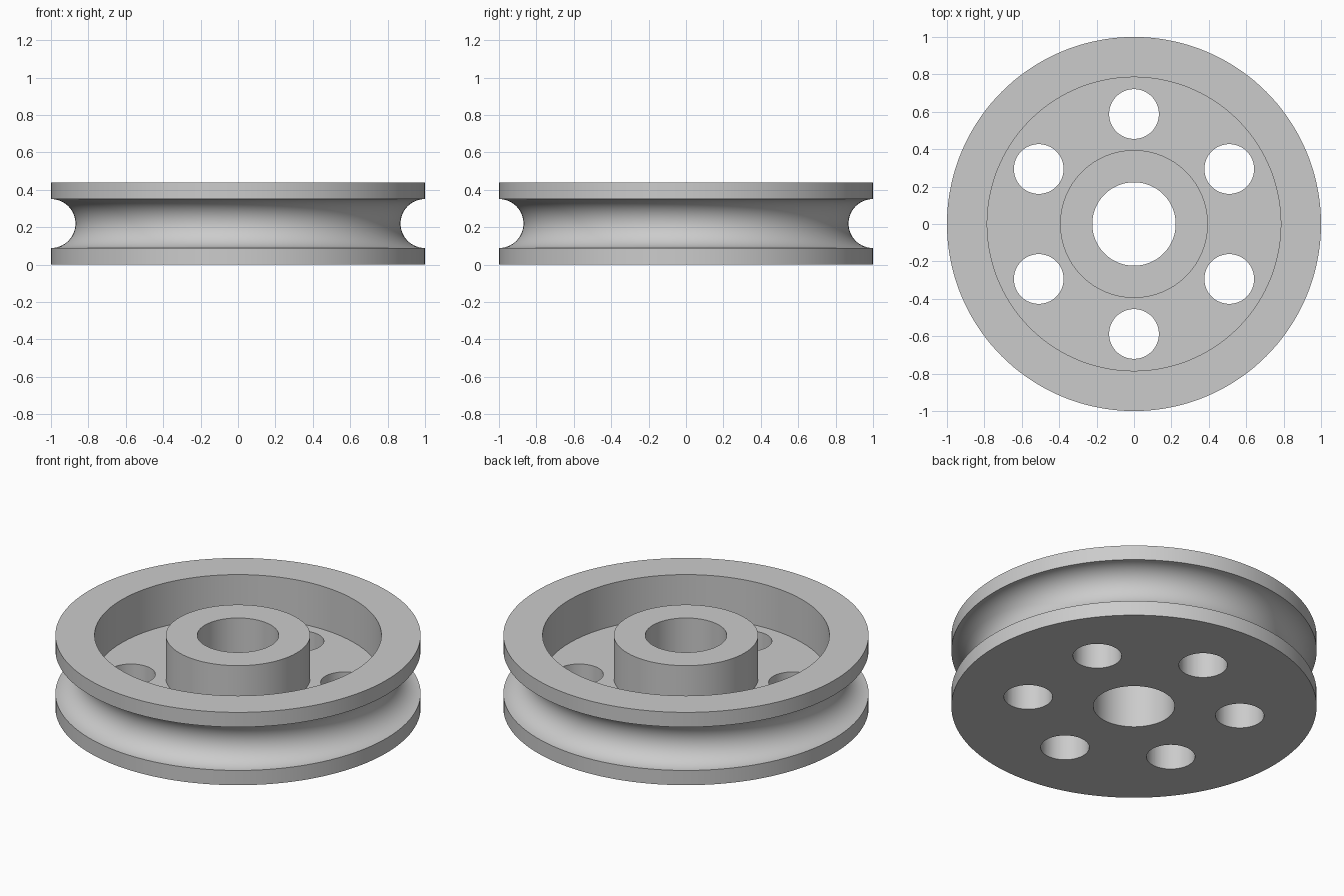
import bpy
import bmesh
from math import sin, cos, pi, radians
from mathutils import Matrix, Vector

cube = bpy.data.objects.get("Cube")
if cube:
    bpy.data.objects.remove(cube, do_unlink=True)

HEIGHT, FLOOR = 0.44, 0.18
RIM, RECESS, HUB, BORE = 1.0, 0.785, 0.395, 0.223
GROOVE = 0.131
HOLE, HOLE_CIRCLE, HOLE_COUNT = 0.133, 0.588, 6
SEGMENTS = 144

grey = bpy.data.materials.new("plain grey")
grey.use_nodes = True
colour = (0.6, 0.6, 0.6, 1)
grey.diffuse_color = colour
grey.node_tree.nodes["Principled BSDF"].inputs["Base Color"].default_value = colour


def add_object(name, bm):
    bmesh.ops.recalc_face_normals(bm, faces=bm.faces)
    mesh = bpy.data.meshes.new(name)
    bm.to_mesh(mesh)
    bm.free()
    obj = bpy.data.objects.new(name, mesh)
    bpy.context.collection.objects.link(obj)
    mesh.materials.append(grey)
    return obj


def lathe(name, profile):
    """Revolve a closed (radius, height) profile about z."""
    bm = bmesh.new()
    verts = [bm.verts.new((r, 0, z)) for r, z in profile]
    edges = [bm.edges.new((a, b)) for a, b in zip(verts, verts[1:] + verts[:1])]
    bmesh.ops.spin(bm, geom=verts + edges, cent=(0, 0, 0), axis=(0, 0, 1),
                   angle=2 * pi, steps=SEGMENTS, use_merge=True)
    bmesh.ops.remove_doubles(bm, verts=bm.verts, dist=1e-5)
    return add_object(name, bm)


# Grooved wheel: bore, flat underside, round groove, recessed web and raised hub
steps = 32
groove = [(RIM - GROOVE * sin(pi * i / steps),
           HEIGHT / 2 - GROOVE * cos(pi * i / steps)) for i in range(steps + 1)]
wheel = lathe("pulley_wheel",
              [(BORE, 0), (RIM, 0)] + groove +
              [(RIM, HEIGHT), (RECESS, HEIGHT), (RECESS, FLOOR),
               (HUB, FLOOR), (HUB, HEIGHT), (BORE, HEIGHT)])

# Ring of holes through the web
bm = bmesh.new()
for i in range(HOLE_COUNT):
    a = pi / 2 + 2 * pi * i / HOLE_COUNT
    place = Matrix.Translation(Vector((HOLE_CIRCLE * cos(a), HOLE_CIRCLE * sin(a), FLOOR / 2)))
    bmesh.ops.create_cone(bm, cap_ends=True, segments=64, radius1=HOLE,
                          radius2=HOLE, depth=FLOOR * 2, matrix=place)
cutter = add_object("hole_cutter", bm)
cutter.hide_render = True

cut = wheel.modifiers.new("web holes", 'BOOLEAN')
cut.operation = 'DIFFERENCE'
cut.solver = 'EXACT'
cut.object = cutter
bpy.ops.object.select_all(action='DESELECT')
wheel.select_set(True)
bpy.context.view_layer.objects.active = wheel
bpy.ops.object.modifier_apply(modifier=cut.name)
bpy.data.objects.remove(cutter, do_unlink=True)

bpy.ops.object.shade_smooth_by_angle(angle=radians(30))
